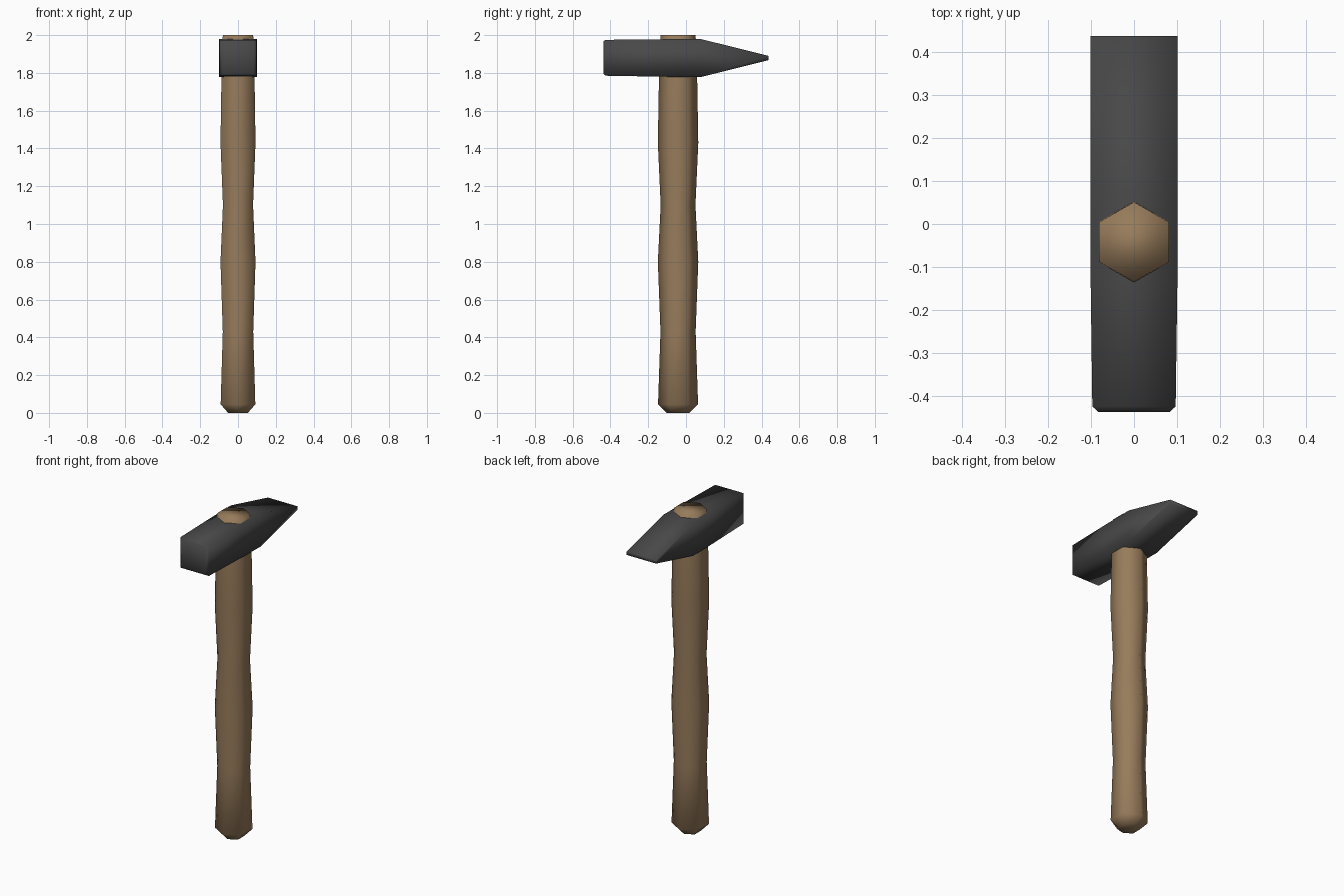
import bpy, bmesh, math

if "Cube" in bpy.data.objects:
    bpy.data.objects.remove(bpy.data.objects["Cube"])


def material(name, rgb):
    m = bpy.data.materials.new(name)
    m.diffuse_color = (*rgb, 1)
    m.use_nodes = True
    m.node_tree.nodes["Principled BSDF"].inputs["Base Color"].default_value = m.diffuse_color
    return m


def loft(name, rings, mat):
    """Skin a list of equal-length point rings and cap both ends."""
    bm = bmesh.new()
    loops = [[bm.verts.new(p) for p in ring] for ring in rings]
    n = len(loops[0])
    for a, b in zip(loops, loops[1:]):
        for i in range(n):
            j = (i + 1) % n
            bm.faces.new((a[i], a[j], b[j], b[i]))
    bm.faces.new(loops[0])
    bm.faces.new(loops[-1])
    bmesh.ops.recalc_face_normals(bm, faces=bm.faces[:])
    for f in bm.faces:
        f.smooth = True
    me = bpy.data.meshes.new(name)
    bm.to_mesh(me)
    bm.free()
    me.materials.append(mat)
    ob = bpy.data.objects.new(name, me)
    bpy.context.collection.objects.link(ob)
    return ob


wood = material("brown wood", (0.31, 0.20, 0.105))
steel = material("dark steel", (0.065, 0.065, 0.065))

# Handle: six-sided wavy shaft, profile of (height, radius)
profile = [(0, 0.06), (0.045, 0.106), (0.43, 0.093), (0.8, 0.107),
           (1.1, 0.092), (1.43, 0.107), (1.78, 0.101), (2.0, 0.093)]


def hexagon(z, r):
    angles = [math.radians(90 + 60 * k) for k in range(6)]
    return [(r * math.cos(a), -0.042 + r * math.sin(a), z) for a in angles]


loft("handle", [hexagon(z, r) for z, r in profile], wood)


# Head: square sections along y, chamfered striking face to flat wedge peen
def section(y, hx, z0, z1):
    return [(-hx, y, z0), (hx, y, z0), (hx, y, z1), (-hx, y, z1)]


loft("head", [section(-0.438, 0.083, 1.795, 1.968),
              section(-0.425, 0.097, 1.785, 1.975),
              section(-0.13, 0.101, 1.78, 1.978),
              section(0.075, 0.101, 1.777, 1.98),
              section(0.438, 0.101, 1.868, 1.89)], steel)
